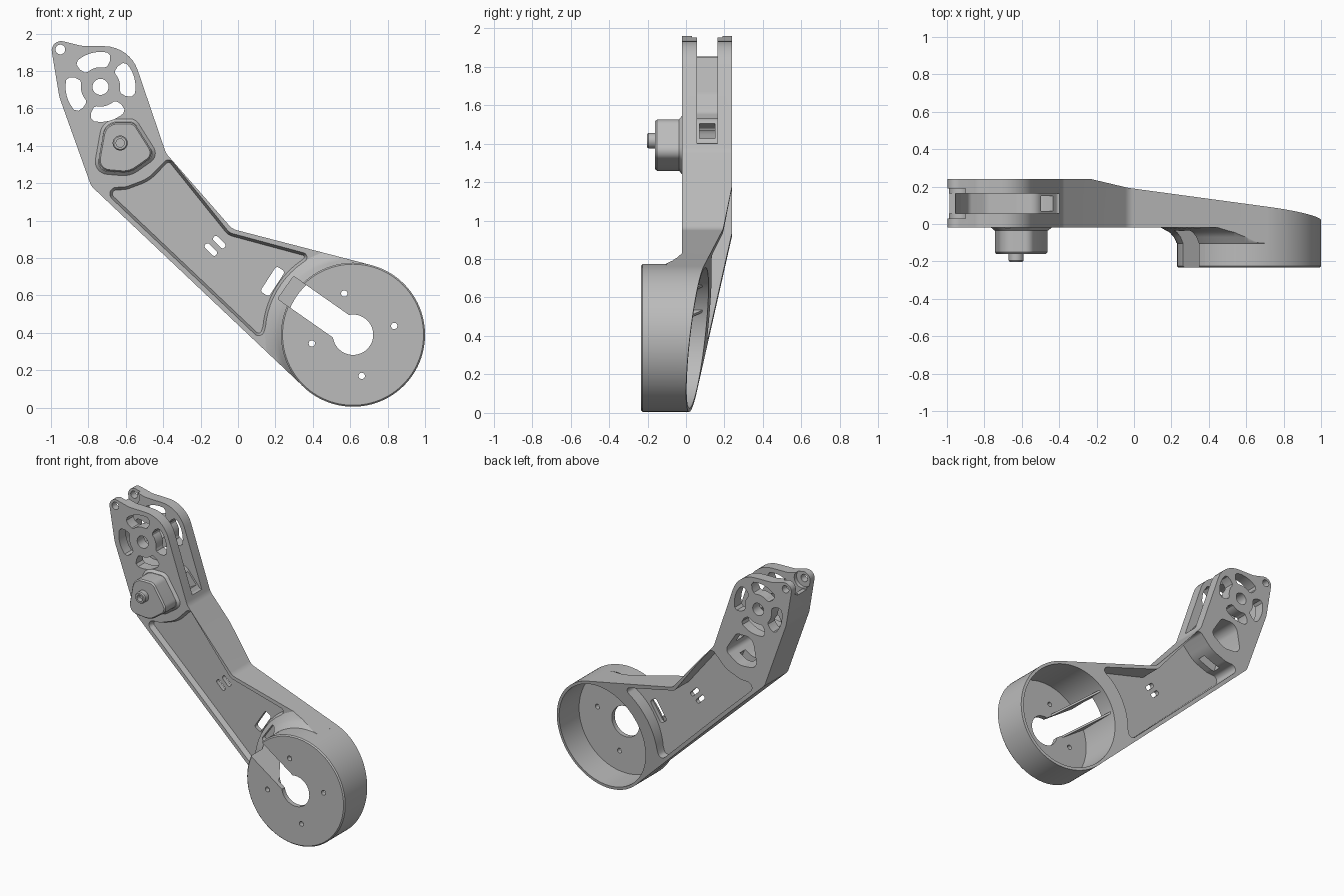
import bpy, bmesh
from math import cos, sin, tan, radians, pi
from mathutils import Vector, Matrix

if "Cube" in bpy.data.objects:
    bpy.data.objects.remove(bpy.data.objects["Cube"])

grey = bpy.data.materials.new("plain grey")
grey.use_nodes = True
grey.diffuse_color = (0.5, 0.5, 0.5, 1)
grey.node_tree.nodes["Principled BSDF"].inputs["Base Color"].default_value = (0.5, 0.5, 0.5, 1)

HUB = Vector((0.615, 0.39))       # drum centre in x, z
HEAD = Vector((-0.735, 1.715))    # fork pivot
EAR = Vector((-0.95, 1.915))
FRONT, BACK = -0.02, 0.24         # arm faces in y


def polar(c, r, deg):
    return Vector((c[0] + r * cos(radians(deg)), c[1] + r * sin(radians(deg))))


def circle(c, r, n=64):
    return [polar(c, r, 360 * i / n) for i in range(n)]


def rounded(corners, steps=8):
    """Polygon of (x, z, radius) corners with each corner filleted."""
    out, n = [], len(corners)
    for i, (x, z, r) in enumerate(corners):
        p = Vector((x, z))
        if r == 0:
            out.append(p)
            continue
        a = (Vector(corners[i - 1][:2]) - p).normalized()
        b = (Vector(corners[(i + 1) % n][:2]) - p).normalized()
        half = a.angle(b) / 2
        reach = r / tan(half)
        centre = p + (a + b).normalized() * r / sin(half)
        va, vb = p + a * reach - centre, p + b * reach - centre
        for k in range(steps + 1):
            t = k / steps
            sweep = pi - 2 * half
            out.append(centre + (va * sin((1 - t) * sweep) + vb * sin(t * sweep)) / sin(sweep))
    return out


def bar(c, length, width, deg, r):
    """Rounded rectangle turned by deg."""
    u = polar((0, 0), length / 2, deg)
    v = polar((0, 0), width / 2, deg + 90)
    c = Vector(c)
    return rounded([(*(c + u * i + v * j), r) for i, j in ((1, 1), (-1, 1), (-1, -1), (1, -1))], 5)


def prism(name, pts, y0, y1, tip=0, inset=0.0, depth=0.0):
    """Extrude an x, z outline along y; tip -1 / 1 tapers the front / back end."""
    bm = bmesh.new()
    a = [bm.verts.new((p[0], y0, p[1])) for p in pts]
    b = [bm.verts.new((p[0], y1, p[1])) for p in pts]
    bm.faces.new(a)
    bm.faces.new(b)
    for i in range(len(pts)):
        bm.faces.new((a[i - 1], a[i], b[i], b[i - 1]))
    bmesh.ops.recalc_face_normals(bm, faces=bm.faces)
    if tip:
        cap = max(bm.faces, key=lambda f: tip * f.calc_center_median().y)
        bmesh.ops.inset_region(bm, faces=[cap], thickness=inset, depth=depth, use_even_offset=True)
    return finish(name, bm)


def finish(name, bm):
    me = bpy.data.meshes.new(name)
    bm.to_mesh(me)
    bm.free()
    me.materials.append(grey)
    ob = bpy.data.objects.new(name, me)
    bpy.context.collection.objects.link(ob)
    return ob


def combine(target, other, op):
    bpy.context.view_layer.objects.active = target
    mod = target.modifiers.new(op, 'BOOLEAN')
    mod.operation, mod.solver, mod.object = op, 'EXACT', other
    bpy.ops.object.modifier_apply(modifier=mod.name)
    bpy.data.objects.remove(other)


def cut(pts, y0, y1, **taper):
    combine(arm, prism("cutter", pts, y0, y1, **taper), 'DIFFERENCE')


# Arm plate with the ear, the fork head and two bends
outline = rounded([(-1.008, 1.977, .05), (-.84, 1.935, .1), (-.579, 1.93, .19), (-.385, 1.36, .1),
                   (-.03, .955, .08), (.71, .763, 0), (*HUB, 0), (.349, .113, 0),
                   (-.785, 1.185, .08), (-.955, 1.66, .2)])
arm = prism("arm", outline, FRONT, BACK)

# Drum and the curved blend between drum and arm
combine(arm, prism("drum", circle(HUB, .385, 96), -.225, BACK, tip=-1, inset=.008, depth=.008), 'UNION')
bm = bmesh.new()
rings = [(.37, -.12), (.388, -.1), (.402, -.07), (.425, -.045), (.47, FRONT), (.47, .01)]
loops = [[bm.verts.new((p.x, y, p.y)) for p in circle(HUB, r, 96)] for r, y in rings]
for lo, hi in zip(loops, loops[1:]):
    for i in range(96):
        bm.faces.new((lo[i - 1], lo[i], hi[i], hi[i - 1]))
bm.faces.new(loops[0])
bm.faces.new(loops[-1])
bmesh.ops.recalc_face_normals(bm, faces=bm.faces)
blend = finish("blend", bm)
combine(blend, prism("limit", outline, -.2, .1), 'INTERSECT')
combine(arm, blend, 'UNION')

# Hollow boss below the fork
boss = [(-.755, 1.27, .06), (-.71, 1.525, .08), (-.555, 1.525, .05), (-.445, 1.35, .05), (-.58, 1.255, .12)]
mid = Vector((-.61, 1.385))


def boss_shape(scale):
    return rounded([(*(mid + (Vector(c[:2]) - mid) * scale), c[2] * scale) for c in boss])


combine(arm, prism("boss", boss_shape(1), -.15, .1, tip=-1, inset=.008, depth=.01), 'UNION')
combine(arm, prism("skirt", boss_shape(1.14), FRONT, .1, tip=-1, inset=.017, depth=.016), 'UNION')

# Slanted back, falling away towards the drum
bm = bmesh.new()
bm.from_mesh(arm.data)
res = bmesh.ops.bisect_plane(bm, geom=bm.verts[:] + bm.edges[:] + bm.faces[:], dist=1e-5,
                             plane_co=(-.365, BACK, 1.055), plane_no=(.106, 1, -.114), clear_outer=True)
open_edges = [e for e in bm.edges if e.is_boundary]
bmesh.ops.holes_fill(bm, edges=open_edges, sides=0)
bmesh.ops.recalc_face_normals(bm, faces=bm.faces)
bm.to_mesh(arm.data)
bm.free()

# Drum cavity, centre hole, cable slot and screw holes
cut(circle(HUB, .365, 96), -.2, .5)
cut(circle(HUB, .108), -.4, 0)
SLOT = 145
cut(bar(polar(HUB, .22, SLOT), .44, .148, SLOT, .01), -.4, -.005)
for k in range(4):
    cut(circle(polar(HUB, .225, 102 + 90 * k), .017, 20), -.4, 0)

# Recessed panels on both faces of the arm, with slots through the web
arc = [(*polar(HUB, .47, a), 0) for a in range(130, 176, 5)]
panel = rounded([(-.735, 1.175, .035), (-.6, 1.18, .1), (-.48, 1.225, .2), (-.37, 1.34, .03),
                 (-.045, .935, .06), (.40, .815, .025)] + arc + [(.125, .36, .03)])
cut(panel, -.2, FRONT, tip=1, inset=.014, depth=.035)
cut(panel, .045, .5)
cut(bar((.185, .675), .16, .055, 57, .015), -.2, .5)
for c in ((-.10, .885), (-.145, .845)):
    cut(bar(c, .08, .03, -45, .013), -.2, .5)

# Boss cavity, opening to the fork side and to the arm panel
cut(boss_shape(.82), -.125, .5)
cut(bar((-.45, 1.475), .18, .1, 30, .02), .07, .15)
cut(bar((-.57, 1.24), .12, .14, 110, .01), .09, .15)

# Fork gap between the two plates, closed on the outer side
gap = rounded([(-.2, 1.4, 0), (-.41, 1.4, .02), (-.53, 1.545, .06), (-.62, 1.512, .05), (-.79, 1.515, .08),
               (-.885, 1.56, .05), (-.925, 1.66, .1), (-.955, 1.85, 0), (-1.2, 1.87, 0),
               (-1.2, 2.2, 0), (-.2, 2.2, 0)])
cut(gap, .057, .163)
cut(circle(EAR, .06, 32), .03, .19)

# Pivot hole, ear hole and four curved windows
cut(circle(HEAD, .043, 40), -.2, .5)
cut(circle(EAR, .026, 32), -.2, .5)
for k in range(4):
    a = 15 + 90 * k
    sweep = range(-26, 27, 4)
    window = [polar(HEAD, .187, a + s) for s in sweep] + [polar(HEAD, r, a + d) for r, d in ((.175, 32), (.145, 35), (.115, 33))]
    window += [polar(HEAD, .105, a - s) for s in sweep] + [polar(HEAD, r, a - d) for r, d in ((.115, 33), (.145, 35), (.175, 32))]
    cut(window, -.2, .5)

# Hollow stud on the boss
stud = prism("stud", circle((-.63, 1.415), .04, 40), -.195, -.15, tip=-1, inset=.006, depth=.008)
combine(stud, prism("cutter", circle((-.63, 1.415), .022, 32), -.3, -.17), 'DIFFERENCE')

# Sloping ribs along both sides of the cable slot
u = polar((0, 0), 1, SLOT)
frame = Matrix(((u.x, u.y, 0, HUB.x), (0, 0, 1, 0), (u.y, -u.x, 0, HUB.y), (0, 0, 0, 1)))
parts = [arm, stud]
for side, name in ((1, "upper_rib"), (-1, "lower_rib")):
    rib = prism(name, [(.13, -.205), (.36, -.205), (.36, .09)], side * .081 - .007, side * .081 + .007)
    rib.data.transform(frame)
    parts.append(rib)

# Smooth the rounded walls, keep the edges sharp
for ob in bpy.context.selected_objects:
    ob.select_set(False)
for ob in parts:
    ob.select_set(True)
bpy.context.view_layer.objects.active = arm
bpy.ops.object.shade_smooth_by_angle(angle=radians(28))
